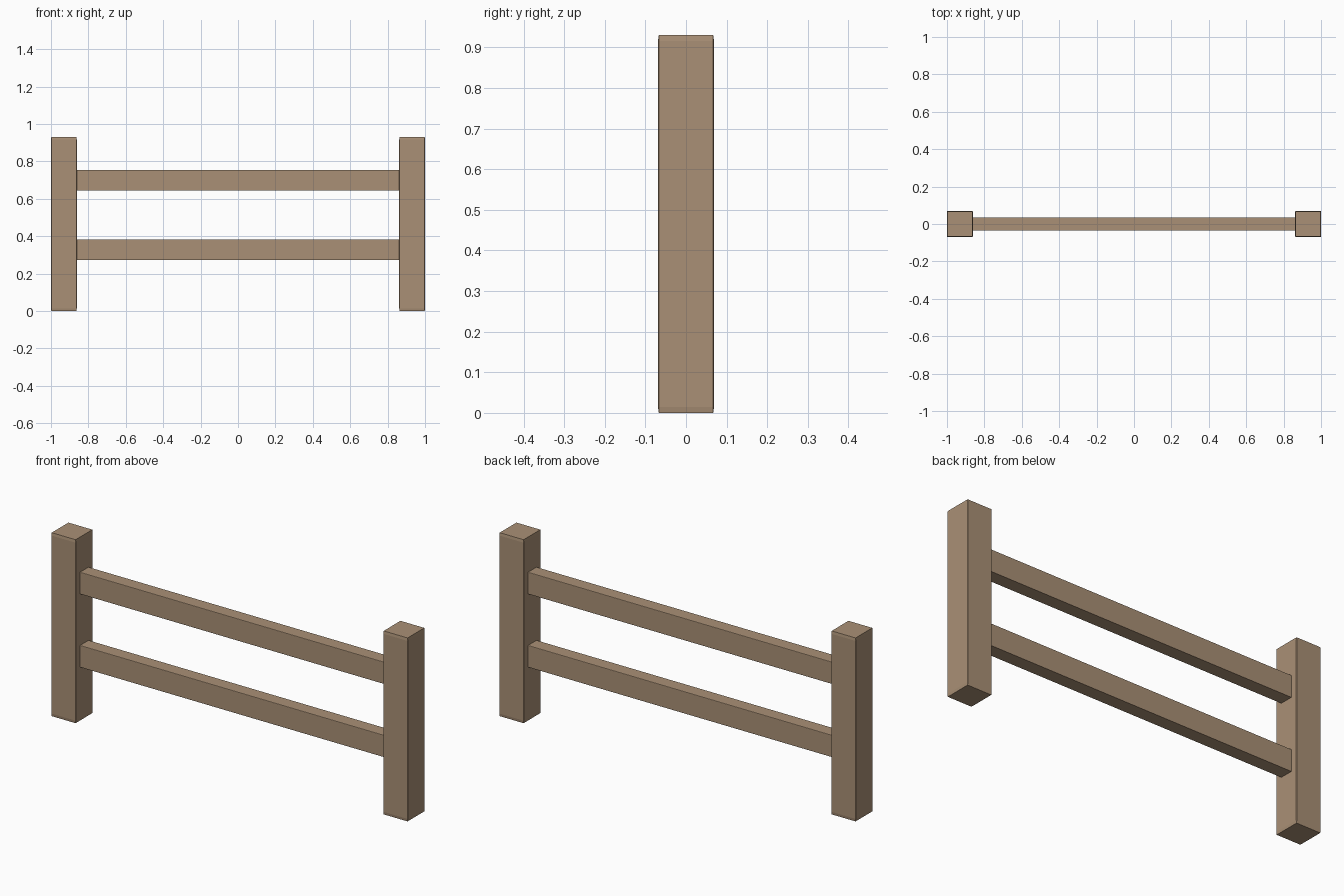
import bpy
import bmesh
from mathutils import Matrix

if "Cube" in bpy.data.objects:
    bpy.data.objects.remove(bpy.data.objects["Cube"])

wood = bpy.data.materials.new("wood")
wood.diffuse_color = (0.40, 0.28, 0.18, 1)
wood.use_nodes = True
wood.node_tree.nodes["Principled BSDF"].inputs["Base Color"].default_value = wood.diffuse_color


def beam(name, center, size):
    """Chamfered unit cube stretched to size, so chamfers follow the proportions."""
    bm = bmesh.new()
    bmesh.ops.create_cube(bm, size=1)
    bmesh.ops.bevel(bm, geom=bm.edges[:], offset=0.015, segments=1,
                    profile=0.5, affect='EDGES')
    bm.transform(Matrix.Translation(center) @ Matrix.Diagonal((*size, 1)))
    mesh = bpy.data.meshes.new(name)
    bm.to_mesh(mesh)
    bm.free()
    mesh.materials.append(wood)
    obj = bpy.data.objects.new(name, mesh)
    bpy.context.collection.objects.link(obj)
    return obj


# Square end posts
for side, x in (("left", -1), ("right", 1)):
    beam(f"{side}_post", (x * 0.931, 0, 0.465), (0.138, 0.138, 0.93))

# Horizontal rails, ends seated inside the posts
for name, z in (("lower_rail", 0.327), ("upper_rail", 0.698)):
    beam(name, (0, 0, z), (1.86, 0.07, 0.11))
